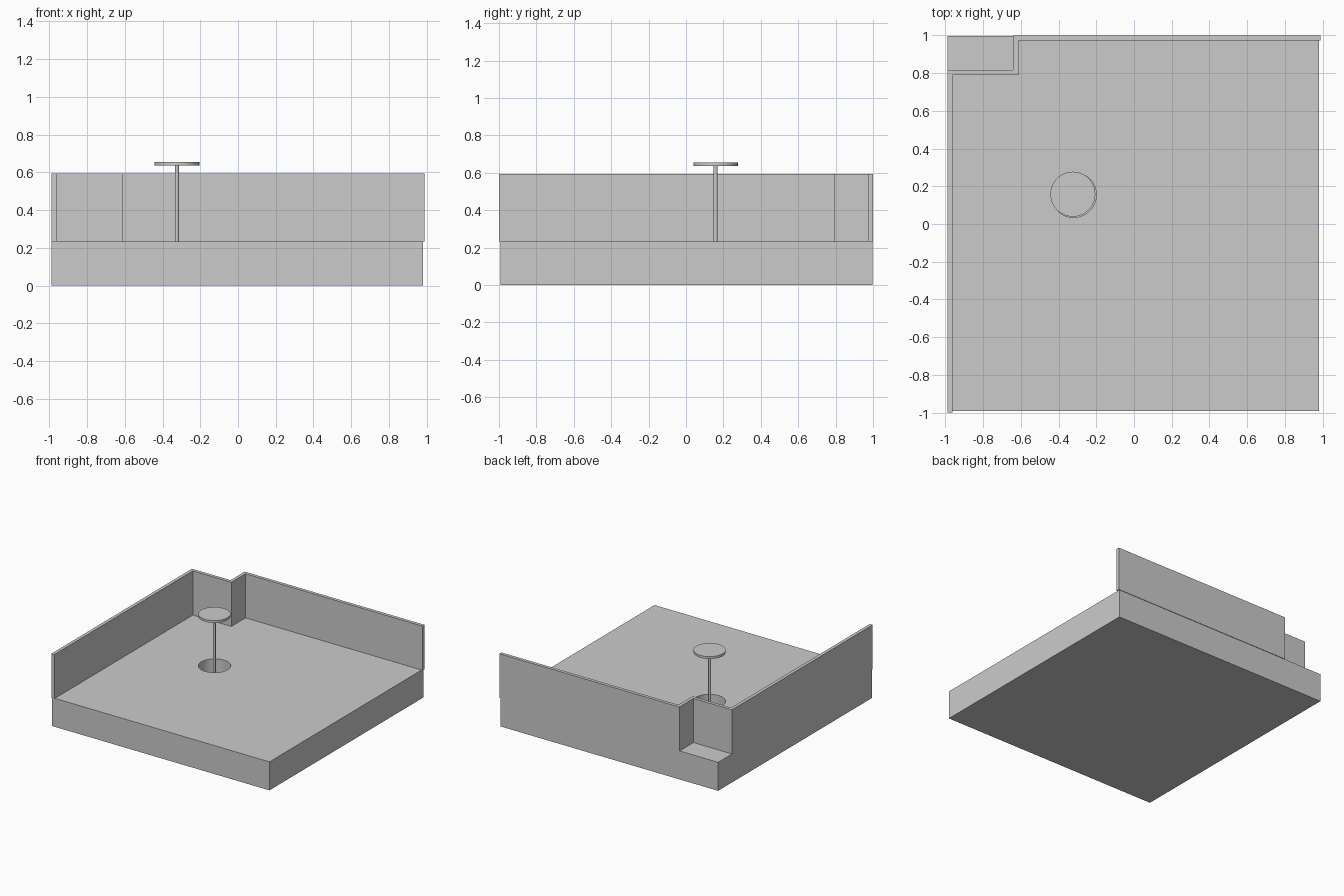
import bpy, bmesh

if "Cube" in bpy.data.objects:
    bpy.data.objects.remove(bpy.data.objects["Cube"])


def prism(name, outline, z0, z1):
    """Extrude a flat outline upward from z0 to z1."""
    bm = bmesh.new()
    face = bm.faces.new([bm.verts.new((x, y, z0)) for x, y in outline])
    ext = bmesh.ops.extrude_face_region(bm, geom=[face])
    top = [g for g in ext["geom"] if isinstance(g, bmesh.types.BMVert)]
    bmesh.ops.translate(bm, verts=top, vec=(0, 0, z1 - z0))
    bmesh.ops.recalc_face_normals(bm, faces=bm.faces)
    mesh = bpy.data.meshes.new(name)
    bm.to_mesh(mesh)
    bm.free()
    obj = bpy.data.objects.new(name, mesh)
    bpy.context.collection.objects.link(obj)
    return obj


def cylinder(name, x, y, radius, z0, z1, sides):
    bpy.ops.mesh.primitive_cylinder_add(
        vertices=sides, radius=radius, depth=z1 - z0,
        location=(x, y, (z0 + z1) / 2))
    obj = bpy.context.object
    obj.name = name
    bpy.ops.object.shade_smooth_by_angle()
    return obj


FLOOR_Z, WALL_TOP = 0.233, 0.594
PX, PY = -0.324, 0.158
HOLE_BOTTOM = 0.04

# Thick floor slab
base = prism("floor_slab", [(-0.988, -0.992), (0.979, -0.992),
                            (0.979, 0.996), (-0.988, 0.996)], 0, FLOOR_Z)

# Round hole sunk into the slab
cutter = cylinder("hole_cutter", PX + 0.004, PY - 0.003, 0.12,
                  HOLE_BOTTOM, FLOOR_Z + 0.1, 64)
cutter.hide_render = True
cut = base.modifiers.new("hole", 'BOOLEAN')
cut.operation = 'DIFFERENCE'
cut.solver = 'EXACT'
cut.object = cutter
bpy.context.view_layer.objects.active = base
bpy.ops.object.modifier_apply(modifier=cut.name)
bpy.data.objects.remove(cutter)
bpy.ops.object.select_all(action='DESELECT')
base.select_set(True)
bpy.ops.object.shade_smooth_by_angle()

# Thin wall along the left and back, stepping in at the corner
prism("wall", [(-0.988, -1.0), (-0.988, 0.817), (-0.64, 0.817),
               (-0.64, 1.0), (0.988, 1.0), (0.988, 0.973),
               (-0.613, 0.973), (-0.613, 0.79), (-0.961, 0.79),
               (-0.961, -1.0)], FLOOR_Z, WALL_TOP)

# Post rising from the hole, carrying a round disc
cylinder("post", PX, PY, 0.0105, HOLE_BOTTOM, 0.637, 24)
cylinder("disc_top", PX, PY, 0.119, 0.636, 0.655, 64)
